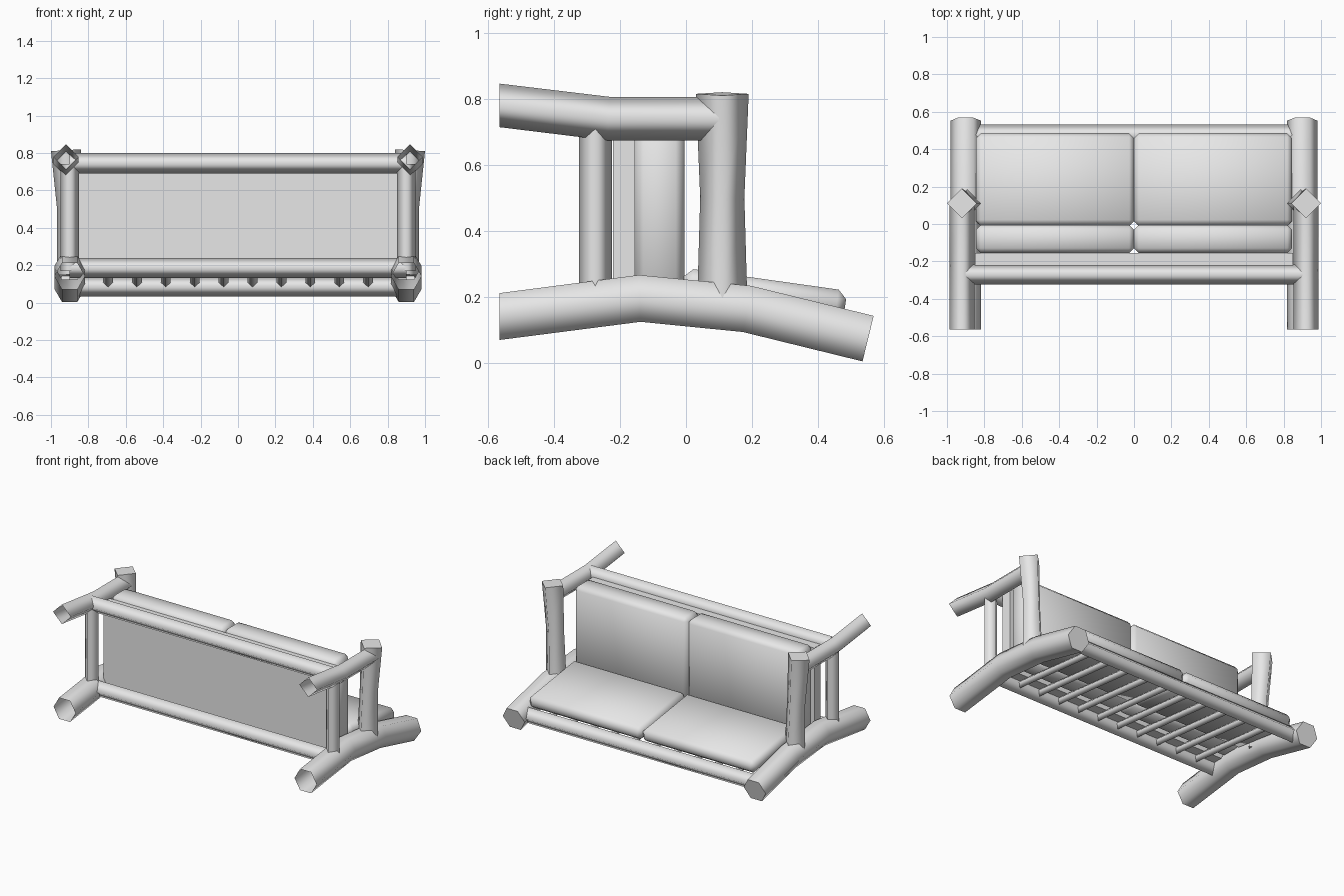
import bpy, bmesh, math
from mathutils import Vector, Matrix

cube = bpy.data.objects.get("Cube")
if cube:
    bpy.data.objects.remove(cube, do_unlink=True)

grey = bpy.data.materials.new("plain_grey")
grey.use_nodes = True
colour = (0.8, 0.8, 0.8, 1)
grey.diffuse_color = colour
grey.node_tree.nodes["Principled BSDF"].inputs["Base Color"].default_value = colour


def finish(bm, name):
    mesh = bpy.data.meshes.new(name)
    bm.to_mesh(mesh)
    bm.free()
    mesh.materials.append(grey)
    obj = bpy.data.objects.new(name, mesh)
    bpy.context.collection.objects.link(obj)
    return obj


def log(name, path, radii, sides=4, cap_start=True, cap_end=True, start_dir=None):
    """Sweep a regular polygon with a corner on its side axis along a path."""
    bm = bmesh.new()
    pts = [Vector(p) for p in path]
    rings, coords = [], []
    for i, p in enumerate(pts):
        t = (pts[min(i + 1, len(pts) - 1)] - pts[max(i - 1, 0)]).normalized()
        if i == 0 and start_dir:
            t = Vector(start_dir)
        ref = Vector((0, 1, 0)) if abs(t.y) < 0.5 else Vector((1, 0, 0))
        u = (ref - t * ref.dot(t)).normalized()
        v = t.cross(u)
        ring = []
        for k in range(sides):
            a = math.tau * k / sides
            ring.append(p + radii[i] * (u * math.cos(a) + v * math.sin(a)))
        coords.append(ring)
        rings.append([bm.verts.new(c) for c in ring])
    for a, b in zip(rings, rings[1:]):
        for k in range(sides):
            n = (k + 1) % sides
            bm.faces.new((a[k], a[n], b[n], b[k])).smooth = True
    # caps keep their own vertices so that the rims stay crisp
    if cap_start:
        bm.faces.new([bm.verts.new(c) for c in reversed(coords[0])])
    if cap_end:
        bm.faces.new([bm.verts.new(c) for c in coords[-1]])
    return finish(bm, name)


def block(name, low, high, bevel=0, tilt=0):
    bm = bmesh.new()
    low, high = Vector(low), Vector(high)
    bmesh.ops.create_cube(bm, size=1)
    bmesh.ops.scale(bm, vec=high - low, verts=bm.verts)
    if bevel:
        bmesh.ops.bevel(bm, geom=bm.edges[:], offset=bevel, segments=1,
                        affect='EDGES', profile=0.5)
        for f in bm.faces:
            f.smooth = True
    bmesh.ops.rotate(bm, cent=(0, 0, 0), verts=bm.verts,
                     matrix=Matrix.Rotation(tilt, 3, 'X'))
    bmesh.ops.translate(bm, vec=(low + high) / 2, verts=bm.verts)
    return finish(bm, name)


for side, s in (("left", 1), ("right", -1)):
    # bent base log, hollow at the front end
    log(side + "_base_log",
        [(s * 0.9, -0.565, 0.14), (s * 0.9, -0.14, 0.195),
         (s * 0.9, 0.185, 0.163), (s * 0.9, 0.552, 0.073)],
        [0.082] * 4, sides=6, cap_start=False, start_dir=(0, 1, 0))
    # bent arm log, hollow at the front end
    log(side + "_arm_log",
        [(s * 0.92, -0.565, 0.78), (s * 0.92, -0.235, 0.74), (s * 0.92, 0.1, 0.74)],
        [0.066] * 3, cap_start=False, start_dir=(0, 1, 0))
    # thick outward-leaning post with a slight waist
    log(side + "_thick_post",
        [(s * 0.89, 0.11, 0.15), (s * 0.9, 0.11, 0.5), (s * 0.92, 0.11, 0.815)],
        [0.077, 0.067, 0.08])
    # slim post
    log(side + "_slim_post",
        [(s * 0.9, -0.275, 0.17), (s * 0.9, -0.275, 0.74)], [0.05] * 2)
    # cushions
    x0, x1 = sorted((0, s * 0.845))
    block(side + "_seat_cushion", (x0, -0.012, 0.163), (x1, 0.485, 0.253),
          bevel=0.026, tilt=math.radians(-8))
    block(side + "_back_cushion", (x0, -0.155, 0.2), (x1, -0.005, 0.775), bevel=0.026)

# long rails
for name, y, z in (("upper_rail", -0.27, 0.745), ("lower_rail", -0.27, 0.185),
                   ("seat_edge_rail", 0.477, 0.086)):
    log(name, [(-0.9, y, z), (0.9, y, z)], [0.054] * 2)

# flat panel behind the back cushions
block("back_panel", (-0.85, -0.222, 0.19), (0.85, -0.155, 0.75))

# rods carrying the seat
for i in range(10):
    x = -0.695 + i * 0.1545
    log(f"seat_rod_{i + 1}", [(x, -0.26, 0.185), (x, 0.477, 0.104)], [0.026] * 2)
